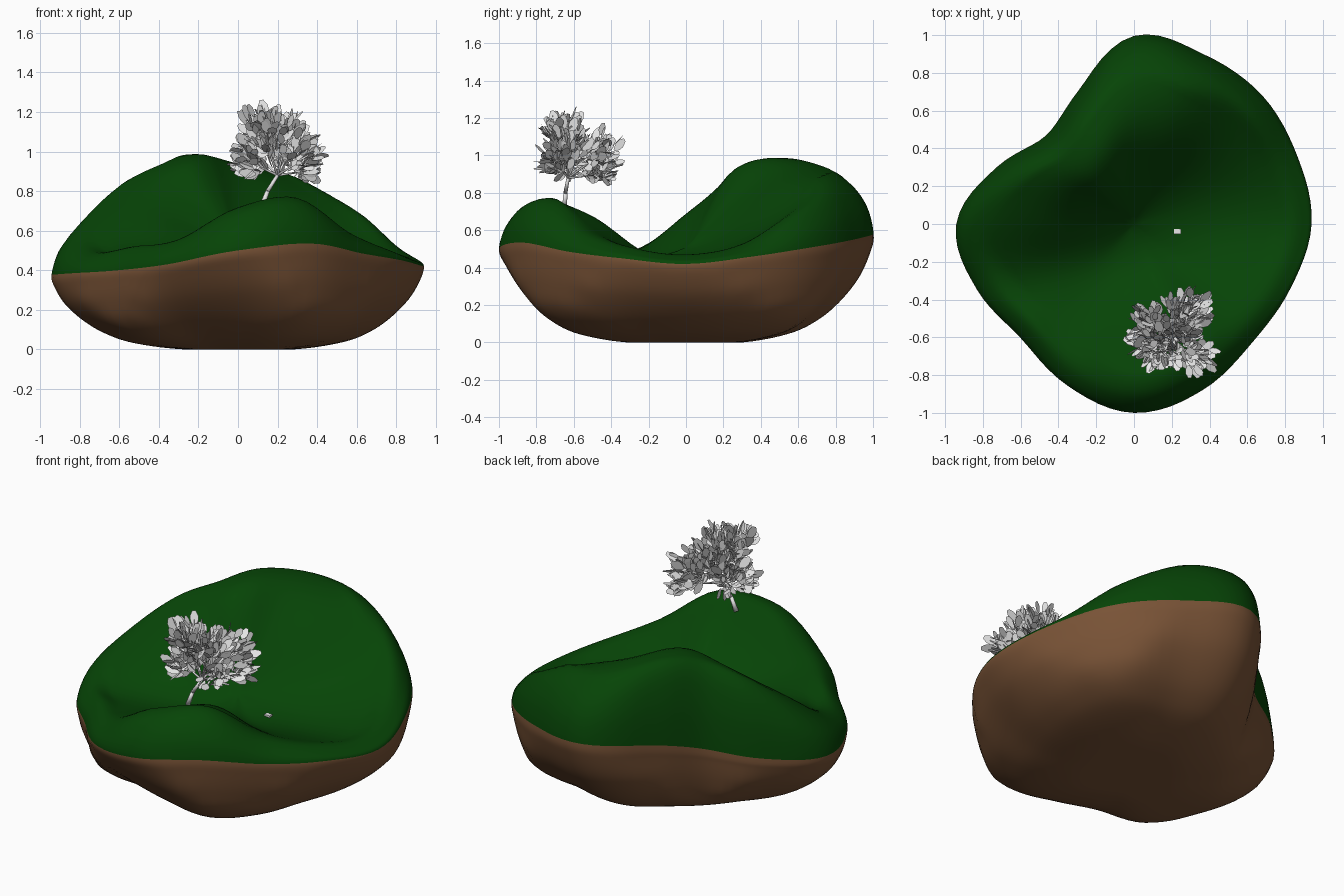
import bpy, bmesh, math, random
from mathutils import Vector

if "Cube" in bpy.data.objects:
    bpy.data.objects.remove(bpy.data.objects["Cube"])

random.seed(4)


def material(name, rgb):
    m = bpy.data.materials.new(name)
    m.diffuse_color = (*rgb, 1)
    m.use_nodes = True
    m.node_tree.nodes["Principled BSDF"].inputs["Base Color"].default_value = m.diffuse_color
    return m


GRASS = material("grass green", (0.002, 0.058, 0.002))
EARTH = material("earth brown", (0.19, 0.086, 0.037))
PALE = material("pale grey", (0.8, 0.8, 0.8))

# Island shape every 22.5 degrees: rim radius, grass edge height, underside spread,
# then ground height at 0.88, 0.75, 0.5 and 0.25 of the radius
ROWS = [
    (.94, .42, .97, .47, .44, .43, .45),
    (.935, .46, 1.12, .53, .51, .48, .48),
    (.96, .51, 1.20, .70, .67, .61, .54),
    (.97, .55, 1.02, .83, .87, .80, .63),
    (.995, .58, 1.0, .85, .93, .93, .74),
    (.765, .54, 1.14, .93, .99, .97, .74),
    (.66, .47, 1.24, .89, .95, .92, .69),
    (.785, .42, 1.05, .78, .85, .82, .67),
    (.94, .38, 1.0, .59, .66, .70, .61),
    (.90, .385, 1.08, .49, .49, .53, .53),
    (.85, .40, 1.20, .52, .49, .47, .47),
    (.925, .43, .89, .55, .55, .50, .45),
    (1.0, .50, .90, .70, .71, .61, .46),
    (.95, .535, 1.17, .745, .76, .66, .47),
    (.885, .485, 1.15, .595, .585, .50, .44),
    (.895, .45, 1.0, .51, .49, .45, .44),
]
CENTRE = .50
UNDER = [(.985, .84), (.925, .6), (.82, .37), (.70, .2), (.55, .08), (.30, 0)]
N, SUB = 96, 5


def spline(p, t):
    """Catmull-Rom through p[1]..p[2]; points are tuples of any length."""
    return tuple(.5 * (2 * b + (c - a) * t + (2 * a - 5 * b + 4 * c - d) * t * t
                       + (3 * b - a - 3 * c + d) * t ** 3) for a, b, c, d in zip(*p))


def row(i):
    k, f = divmod(i * len(ROWS) / N, 1)
    return spline([ROWS[(int(k) + j) % len(ROWS)] for j in (-1, 0, 1, 2)], f)


def section(i):
    R, zb, spread, lip, h75, h50, h25 = row(i)
    opp = row((i + N // 2) % N)
    pts = [(-.25 * opp[0], opp[6]), (0, CENTRE), (.25 * R, h25), (.5 * R, h50), (.75 * R, h75),
           (.88 * R, lip), (.965 * R, zb + .55 * (lip - zb)), (R, zb)]
    for f, g in UNDER:
        f = min(f * (1 + (spread - 1) * (1 - g)), 1 - .5 * (1 - f))
        pts.append((R * f, zb * g))
    pts += [(0, 0), (0, 0)]
    out = []
    for k in range(1, len(pts) - 2):
        out += [spline(pts[k - 1:k + 3], j / SUB) for j in range(SUB)]
    return out[1:]


def finish(bm, name, mats, smooth=False):
    me = bpy.data.meshes.new(name)
    bm.to_mesh(me)
    bm.free()
    for m in mats:
        me.materials.append(m)
    if smooth:
        me.shade_smooth()
    ob = bpy.data.objects.new(name, me)
    bpy.context.collection.objects.link(ob)
    return ob


# Island: grass on top, earth beneath the rim
bm = bmesh.new()
loops = []
for i in range(N):
    a = 2 * math.pi * i / N
    loops.append([bm.verts.new((r * math.cos(a), r * math.sin(a), max(z, 0))) for r, z in section(i)])
top, base = bm.verts.new((0, 0, CENTRE)), bm.verts.new((0, 0, 0))
RIM = 6 * SUB - 1
for i in range(N):
    a, b = loops[i], loops[(i + 1) % N]
    bm.faces.new((top, a[0], b[0]))
    for k in range(len(a) - 1):
        bm.faces.new((a[k], a[k + 1], b[k + 1], b[k])).material_index = int(k >= RIM)
    bm.faces.new((base, b[-1], a[-1])).material_index = 1
# Soften the ground around the centre
inner = [v for l in loops for v in l[:3 * SUB]] + [top]
for _ in range(12):
    bmesh.ops.smooth_vert(bm, verts=inner, factor=.5, use_axis_z=True)
bmesh.ops.recalc_face_normals(bm, faces=bm.faces)
target = Vector((.23, -.04))
stone_z = min((v for l in loops for v in l[:RIM]), key=lambda v: (v.co.xy - target).length).co.z
finish(bm, "island", [GRASS, EARTH], True)


# Tree trunk and branches
def limb(bm, p, q, r0, r1):
    p, q = Vector(p), Vector(q)
    d = q - p
    res = bmesh.ops.create_cone(bm, cap_ends=True, segments=7, radius1=r0, radius2=r1, depth=d.length)
    rot = d.to_track_quat('Z', 'Y')
    for v in res['verts']:
        v.co = rot @ v.co + (p + q) / 2


# Leaf clumps: centre, radii, number of leaves
CLUMPS = [
    ((.12, -.65, 1.11), (.11, .11, .14), 100),
    ((.25, -.64, 1.08), (.13, .12, .14), 100),
    ((.27, -.44, 1.02), (.13, .10, .13), 90),
    ((.08, -.52, 1.0), (.10, .13, .12), 75),
    ((.34, -.70, .97), (.09, .10, .10), 60),
    ((.05, -.62, .95), (.08, .09, .09), 50),
    ((.22, -.57, 1.02), (.13, .10, .10), 50),
    ((.34, -.45, .90), (.08, .09, .06), 35),
]
bm = bmesh.new()
fork = (.20, -.63, .88)
limb(bm, (.12, -.65, .72), (.15, -.645, .80), .014, .011)
limb(bm, (.15, -.645, .80), fork, .011, .009)
for c, _, _ in CLUMPS:
    limb(bm, fork, c, .007, .003)
finish(bm, "trunk", [PALE], True)

# Leaves: flat broad ovals facing outward from the fork
bm = bmesh.new()
OVAL = [(-.12, 0), (.12, 0), (.45, .35), (.48, .65), (.2, 1), (-.2, 1), (-.48, .65), (-.45, .35)]
for c, rad, count in CLUMPS:
    for _ in range(count):
        d = Vector([random.gauss(0, 1) for _ in range(3)]).normalized()
        d *= random.uniform(.3, 1)
        p = Vector(c) + Vector([d[i] * rad[i] for i in range(3)])
        out = (p - Vector(fork)).normalized() + .5 * d
        out += Vector([random.uniform(-.45, .45) for _ in range(3)])
        out.normalize()
        side = out.cross(Vector([random.gauss(0, 1) for _ in range(3)])).normalized()
        ln = random.uniform(.065, .09)
        bm.faces.new([bm.verts.new(p + out * ln * (v - .5) + side * ln * .6 * u) for u, v in OVAL])
finish(bm, "leaves", [PALE])

# Small flat stone in the valley
bm = bmesh.new()
bmesh.ops.create_cube(bm, size=1)
for v in bm.verts:
    v.co = (v.co.x * .036 + .23, v.co.y * .026 - .04, v.co.z * .012 + stone_z + .003)
finish(bm, "flat_stone", [PALE])
